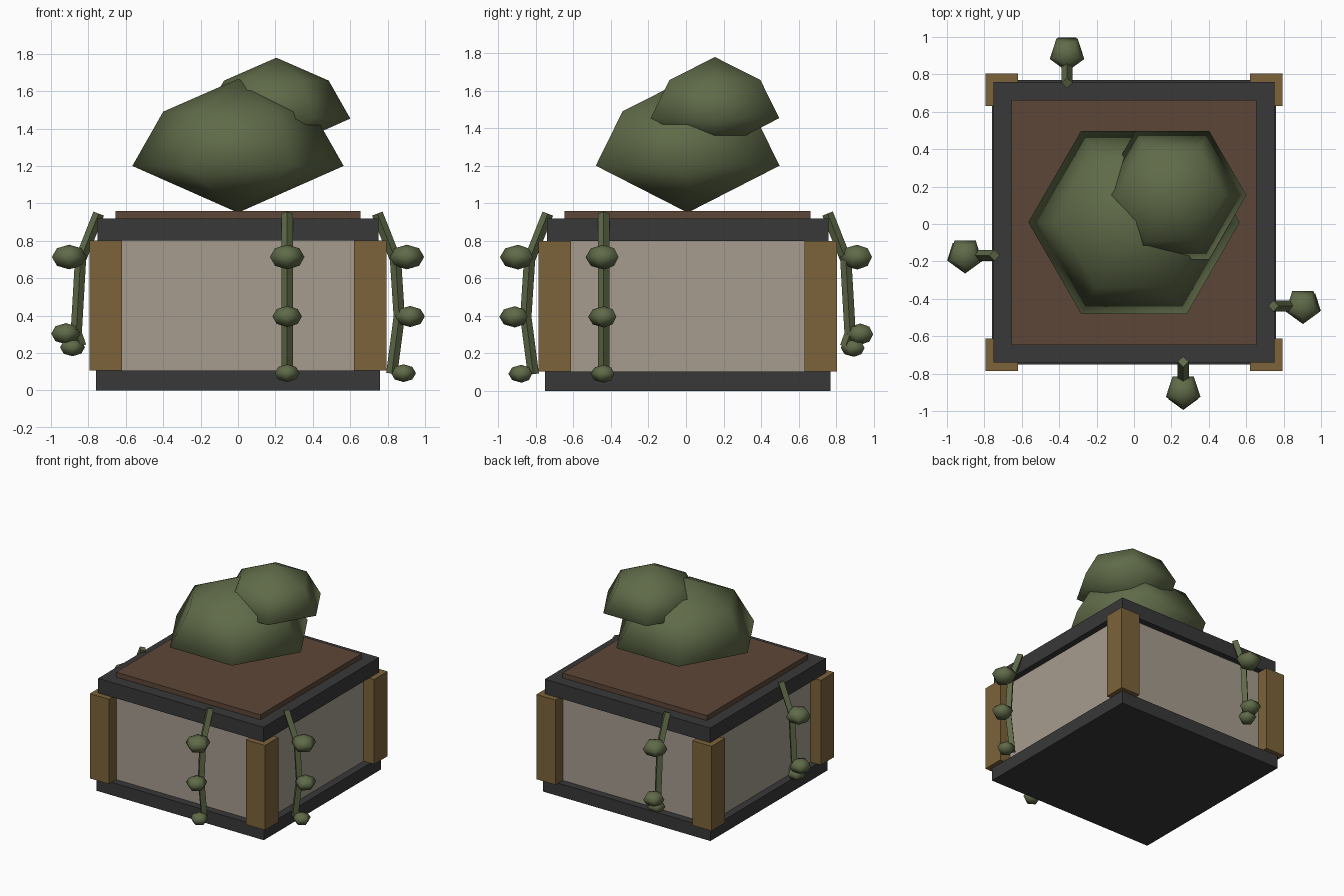
import bpy, bmesh, math
from mathutils import Vector, Matrix

if "Cube" in bpy.data.objects:
    bpy.data.objects.remove(bpy.data.objects["Cube"])

CY = 0.009  # planter centre in y


def material(name, rgb):
    m = bpy.data.materials.new(name)
    m.diffuse_color = (*rgb, 1)
    m.use_nodes = True
    m.node_tree.nodes["Principled BSDF"].inputs["Base Color"].default_value = m.diffuse_color
    return m


DARK = material("dark_frame", (0.04, 0.04, 0.04))
STONE = material("stone_panel", (0.38, 0.335, 0.275))
BRASS = material("brass_post", (0.2, 0.125, 0.042))
SOIL = material("soil", (0.11, 0.062, 0.038))
LEAF = material("leaf", (0.115, 0.145, 0.065))


def finish(name, bm, mat, smooth=False):
    bmesh.ops.recalc_face_normals(bm, faces=bm.faces)
    for f in bm.faces:
        f.smooth = smooth
    mesh = bpy.data.meshes.new(name)
    bm.to_mesh(mesh)
    bm.free()
    mesh.materials.append(mat)
    ob = bpy.data.objects.new(name, mesh)
    ob.location.y = CY
    bpy.context.collection.objects.link(ob)
    return ob


def box(name, x, y, half, z0, z1, mat):
    bm = bmesh.new()
    m = Matrix.Translation((x, y, (z0 + z1) / 2)) @ Matrix.Diagonal((2 * half, 2 * half, z1 - z0, 1))
    bmesh.ops.create_cube(bm, size=1, matrix=m)
    return finish(name, bm, mat)


def lathe(name, centre, sides, start, profile, mat):
    """Closed blob: profile is (radius, z) from bottom tip to top tip."""
    bm = bmesh.new()
    c = Vector(centre)
    low, *mid, top = profile
    tips = [bm.verts.new(c + Vector((0, 0, p[1]))) for p in (low, top)]
    rings = []
    for r, z in mid:
        rings.append([bm.verts.new(c + Vector((r * math.cos(a), r * math.sin(a), z)))
                      for a in (start + math.tau * i / sides for i in range(sides))])
    for i in range(sides):
        j = (i + 1) % sides
        bm.faces.new((tips[0], rings[0][j], rings[0][i]))
        bm.faces.new((tips[1], rings[-1][i], rings[-1][j]))
        for a, b in zip(rings, rings[1:]):
            bm.faces.new((a[i], a[j], b[j], b[i]))
    return finish(name, bm, mat, True)


# Planter body
box("base_slab", 0, 0, 0.76, 0, 0.105, DARK)
box("wall_panels", 0, 0, 0.70, 0.105, 0.80, STONE)
box("top_rim", 0, 0, 0.75, 0.80, 0.92, DARK)
box("soil_bed", 0, 0, 0.655, 0.92, 0.96, SOIL)
for i, (sx, sy) in enumerate(((1, 1), (-1, 1), (-1, -1), (1, -1))):
    box(f"corner_post_{i + 1}", sx * 0.708, sy * 0.708, 0.087, 0.105, 0.80, BRASS)

# Bush: two hexagonal clumps of the same shape
BUSH = [(0, -0.25), (0.565, 0), (0.40, 0.29), (0, 0.465)]
for name, pos, s in (("large_bush", (0, 0, 1.2), 1), ("small_bush", (0.205, 0.145, 1.453), 0.7)):
    lathe(name, pos, 6, 0, [(r * s, z * s) for r, z in BUSH], LEAF)


def vine(name, out, along, path, nodes):
    """Square stems hanging on one side, with five-sided leaf clumps."""
    out = Vector(out)
    tangent = Vector((abs(out.y), abs(out.x), 0))
    place = lambda d, z: out * d + tangent * along + Vector((0, 0, z))
    bm = bmesh.new()
    for a, b in zip(path, path[1:]):
        p, q = place(*a), place(*b)
        w = (q - p).normalized()
        rot = Matrix((tangent, w.cross(tangent), w)).transposed().to_4x4()
        bmesh.ops.create_cone(bm, cap_ends=True, segments=4, radius1=0.03, radius2=0.03,
                              depth=(q - p).length, matrix=Matrix.Translation((p + q) / 2) @ rot)
    finish(name + "_stem", bm, LEAF)
    for i, (d, z, r) in enumerate(nodes):
        k, h = r * 0.707, r * 0.68
        prof = [(0, -h), (k, -h * 0.707), (r, 0), (k, h * 0.707), (0, h)]
        lathe(f"{name}_leaf_{i + 1}", place(d, z), 5, -math.pi / 2, prof, LEAF)


# Hanging vines: long on front and right, short on back and left
TOP = [(0.745, 0.945), (0.842, 0.70)]
LONG = TOP + [(0.862, 0.395), (0.822, 0.09)], [(0.903, 0.713, 0.097), (0.92, 0.395, 0.083), (0.885, 0.092, 0.07)]
SHORT = TOP + [(0.865, 0.305), (0.84, 0.235)], [(0.903, 0.713, 0.097), (0.92, 0.303, 0.083), (0.885, 0.23, 0.07)]
vine("front_vine", (0, -1, 0), 0.263, *LONG)
vine("right_vine", (1, 0, 0), -0.447, *LONG)
vine("back_vine", (0, 1, 0), -0.358, *SHORT)
vine("left_vine", (-1, 0, 0), -0.177, *SHORT)
